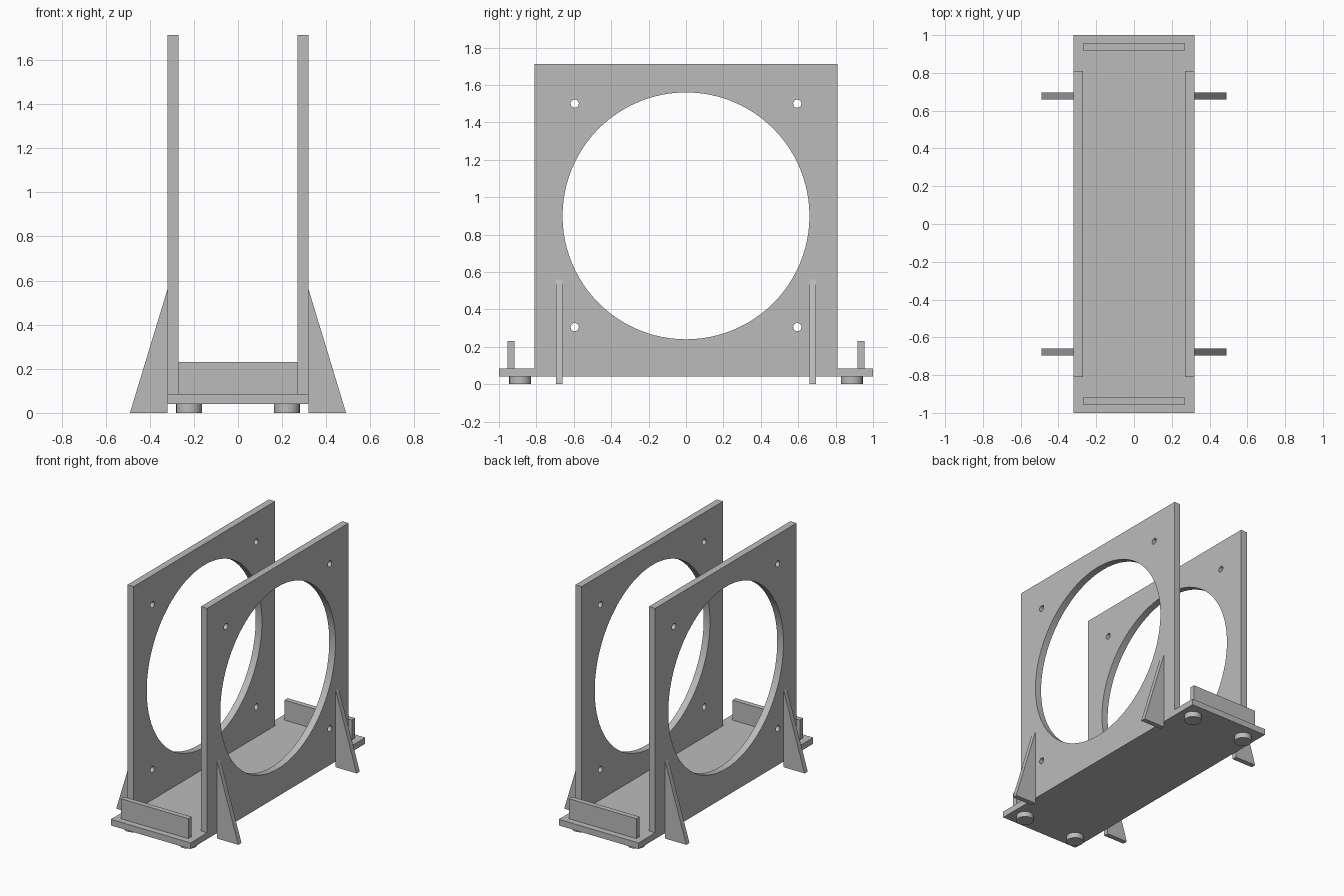
import bpy, bmesh, math
from mathutils import Matrix, Vector

cube = bpy.data.objects.get("Cube")
if cube:
    bpy.data.objects.remove(cube, do_unlink=True)

grey = bpy.data.materials.new("plain grey")
grey.use_nodes = True
colour = (0.5, 0.5, 0.5, 1)
grey.diffuse_color = colour
grey.node_tree.nodes["Principled BSDF"].inputs["Base Color"].default_value = colour


def finish(name, bm):
    bmesh.ops.recalc_face_normals(bm, faces=bm.faces)
    mesh = bpy.data.meshes.new(name)
    bm.to_mesh(mesh)
    bm.free()
    mesh.materials.append(grey)
    ob = bpy.data.objects.new(name, mesh)
    bpy.context.collection.objects.link(ob)
    return ob


def prism(name, points, offset):
    """Extrude a flat outline along an offset."""
    bm = bmesh.new()
    face = bm.faces.new([bm.verts.new(p) for p in points])
    ext = bmesh.ops.extrude_face_region(bm, geom=[face])
    moved = [v for v in ext["geom"] if isinstance(v, bmesh.types.BMVert)]
    bmesh.ops.translate(bm, verts=moved, vec=Vector(offset))
    # keep both caps so the solid is closed
    if not face.is_valid or len(bm.faces) < len(points) + 2:
        bm.faces.new([v for v in bm.verts if v not in moved])
    return finish(name, bm)


def box(name, lo, hi):
    (x0, y0, z0), (x1, y1, z1) = lo, hi
    outline = [(x0, y0, z0), (x1, y0, z0), (x1, y1, z0), (x0, y1, z0)]
    return prism(name, outline, (0, 0, z1 - z0))


def cylinder(name, centre, radius, depth, axis="Z", sides=48):
    bm = bmesh.new()
    turn = Matrix.Rotation(math.pi / 2, 4, "Y") if axis == "X" else Matrix()
    bmesh.ops.create_cone(bm, cap_ends=True, segments=sides, radius1=radius,
                          radius2=radius, depth=depth,
                          matrix=Matrix.Translation(centre) @ turn)
    return finish(name, bm)


def activate(ob):
    bpy.ops.object.select_all(action="DESELECT")
    ob.select_set(True)
    bpy.context.view_layer.objects.active = ob


def smooth(ob):
    activate(ob)
    bpy.ops.object.shade_smooth_by_angle(angle=math.radians(30))


def cut(ob, cutter):
    activate(ob)
    mod = ob.modifiers.new("hole", "BOOLEAN")
    mod.operation = "DIFFERENCE"
    mod.solver = "EXACT"
    mod.object = cutter
    bpy.ops.object.modifier_apply(modifier=mod.name)
    bpy.data.objects.remove(cutter, do_unlink=True)


INNER, OUTER = 0.27, 0.32      # side plate faces
BOTTOM, TOP = 0.04, 0.085      # base faces
HALF = 0.81                    # half length of the side plates

# Base, notched along both sides to receive the plates
quarter = [(OUTER, 1), (OUTER, HALF), (INNER, HALF)]
outline = quarter + [(x, -y) for x, y in reversed(quarter)]
outline += [(-x, -y) for x, y in outline]
prism("base", [(x, y, BOTTOM) for x, y in outline], (0, 0, TOP - BOTTOM))

for s, side in ((1, "left"), (-1, "right")):
    # Side plate with a large round opening and four bolt holes
    x0, x1 = sorted((s * INNER, s * OUTER))
    plate = box(side + "_plate", (x0, -HALF, BOTTOM), (x1, HALF, 1.713))
    mid = (x0 + x1) / 2
    cut(plate, cylinder("cutter", (mid, 0, 0.9), 0.66, 0.2, "X", 96))
    for y in (-0.595, 0.595):
        for z in (0.305, 1.5):
            cut(plate, cylinder("cutter", (mid, y, z), 0.022, 0.2, "X", 24))
    smooth(plate)

    for t, end in ((-1, "front"), (1, "back")):
        # Triangular brace
        y = t * 0.678 - 0.018
        tri = [(s * OUTER, y, 0), (s * 0.49, y, 0), (s * OUTER, y, 0.56)]
        prism(f"{end}_{side}_brace", tri, (0, 0.036, 0))
        # Round foot
        smooth(cylinder(f"{end}_{side}_foot", (s * 0.222, t * 0.887, BOTTOM / 2),
                        0.058, BOTTOM))

# Upright stops at the two ends
for t, end in ((-1, "front"), (1, "back")):
    y0, y1 = sorted((t * 0.918, t * 0.955))
    box(end + "_stop", (-INNER, y0, TOP), (INNER, y1, 0.23))
